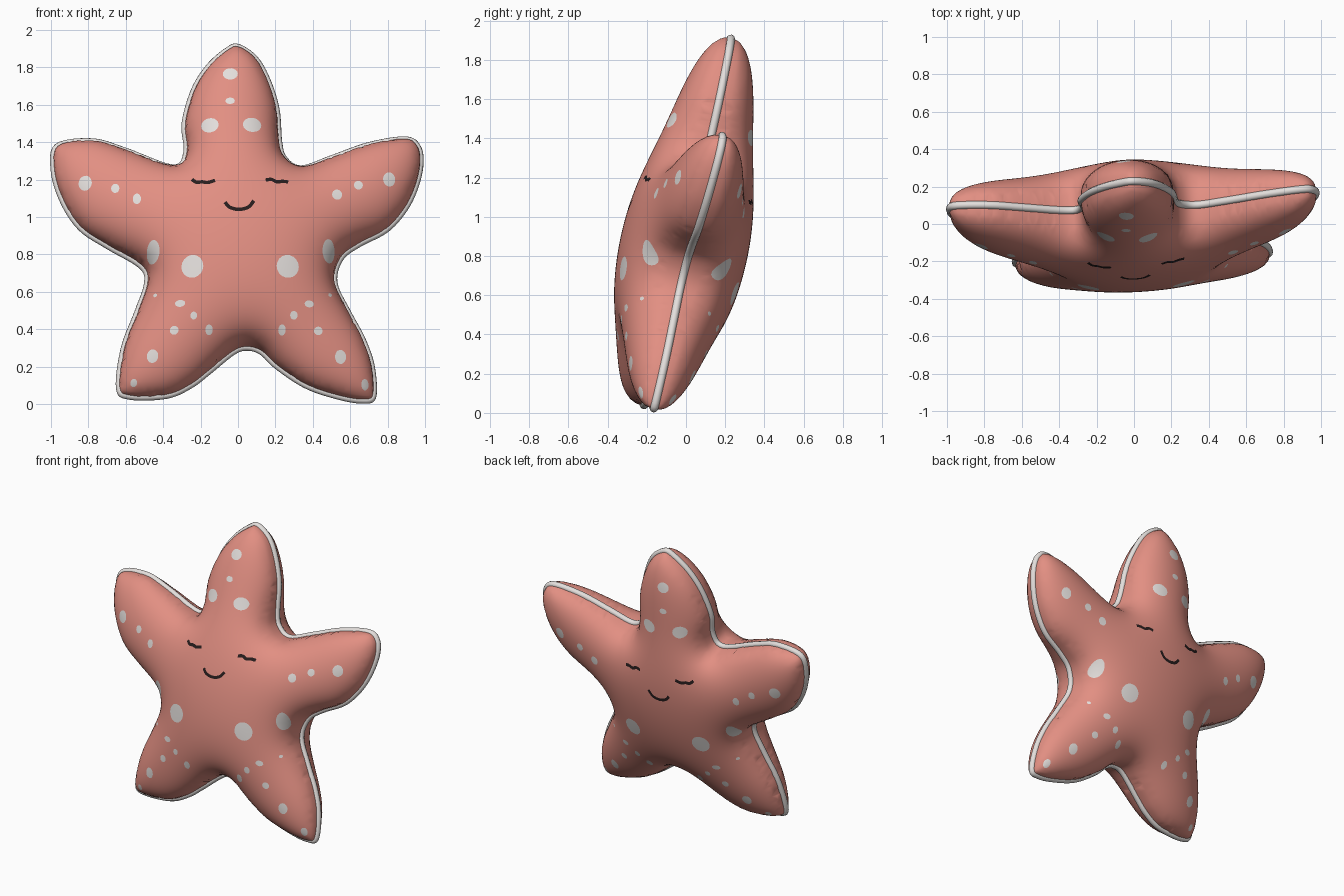
import bpy, math
from mathutils import Vector, kdtree
from mathutils.geometry import delaunay_2d_cdt

if "Cube" in bpy.data.objects:
    bpy.data.objects.remove(bpy.data.objects["Cube"])


def material(name, rgb):
    m = bpy.data.materials.new(name)
    m.diffuse_color = (*rgb, 1)
    m.use_nodes = True
    m.node_tree.nodes["Principled BSDF"].inputs["Base Color"].default_value = m.diffuse_color
    return m


CORAL = material("coral fabric", (0.76, 0.275, 0.225))
WHITE = material("soft white", (0.77, 0.735, 0.715))
DARK = material("dark thread", (0.02, 0.012, 0.012))


def smooth_path(pts, n, cyclic):
    """Catmull-Rom path through the points."""
    pts = [Vector(p) for p in pts]
    c = len(pts)
    at = (lambda i: pts[i % c]) if cyclic else (lambda i: pts[max(0, min(c - 1, i))])
    out = []
    for i in range(c if cyclic else c - 1):
        a, b, d, e = at(i - 1), at(i), at(i + 1), at(i + 2)
        for k in range(n):
            t = k / n
            out.append(0.5 * (2 * b + (d - a) * t + (2 * a - 5 * b + 4 * d - e) * t * t
                              + (3 * b - a - 3 * d + e) * t ** 3))
    if not cyclic:
        out.append(pts[-1])
    return out


def offset_path(pts, d, cyclic):
    """Shift a path to its left by d."""
    n, out = len(pts), []
    for i, p in enumerate(pts):
        a = pts[(i - 1) % n] if cyclic else pts[max(i - 1, 0)]
        b = pts[(i + 1) % n] if cyclic else pts[min(i + 1, n - 1)]
        t = (b - a).normalized()
        out.append(p + Vector((-t.y, t.x)) * d)
    return out


# Star outline in the front view (x, z), clockwise from the top tip
OUTLINE = [
    (0, 1.925), (.10, 1.86), (.17, 1.74), (.22, 1.58), (.235, 1.40), (.26, 1.32), (.34, 1.275),
    (.5, 1.33), (.7, 1.40), (.9, 1.43), (.975, 1.38), (.99, 1.28), (.96, 1.15), (.9, 1.03),
    (.8, .92), (.65, .84), (.56, .77), (.53, .65), (.6, .5), (.68, .35), (.73, .2), (.735, .03),
    (.65, .005), (.5, .035), (.35, .09), (.2, .19), (.12, .265), (.05, .287), (-.02, .265),
    (-.15, .16), (-.25, .085), (-.38, .03), (-.58, .025), (-.65, .08), (-.625, .3), (-.55, .5),
    (-.50, .65), (-.53, .73), (-.7, .83), (-.85, .93), (-.95, 1.08), (-1.0, 1.25),
    (-.975, 1.39), (-.78, 1.42), (-.6, 1.37), (-.35, 1.28), (-.29, 1.35), (-.30, 1.5),
    (-.25, 1.68), (-.17, 1.81), (-.07, 1.9)]
# Spots: x, z, half width, half height
SPOTS = [
    (-.04, 1.77, .04, .033), (-.04, 1.63, .025, .018), (-.15, 1.49, .046, .04),
    (.075, 1.49, .05, .04), (-.815, 1.19, .035, .04), (-.655, 1.16, .022, .025),
    (-.54, 1.10, .022, .028), (.53, 1.12, .027, .028), (.645, 1.175, .024, .024),
    (.81, 1.21, .033, .038), (-.455, .805, .033, .058), (.482, .805, .034, .06),
    (-.245, .73, .058, .06), (.265, .73, .06, .06), (-.445, .57, .01, .01),
    (-.31, .535, .027, .018), (-.235, .48, .018, .02), (-.34, .40, .023, .023),
    (-.155, .395, .02, .026), (-.455, .265, .03, .035), (-.555, .125, .018, .02),
    (.49, .57, .01, .01), (.38, .53, .025, .018), (.30, .48, .02, .022),
    (.235, .395, .02, .027), (.43, .395, .023, .022), (.55, .26, .03, .036),
    (.68, .11, .02, .028)]
# Closed eyes and smile as stitched strokes, left to right
STROKES = [
    [(-.25, 1.182), (-.225, 1.168), (-.195, 1.172), (-.165, 1.17), (-.125, 1.184)],
    [(.145, 1.182), (.175, 1.184), (.205, 1.17), (.235, 1.172), (.265, 1.168)],
    [(-.07, 1.075), (-.045, 1.049), (.005, 1.037), (.055, 1.049), (.083, 1.08)]]

RIM_R = 0.021
outer = smooth_path(OUTLINE[::-1], 6, True)
outline = offset_path(outer, 0.015, True)
edge_kd = kdtree.KDTree(len(outline))
for i, p in enumerate(outline):
    edge_kd.insert((p.x, p.y, 0), i)
edge_kd.balance()

# The cushion leans back: its seam lies in a tilted, slightly cupped sheet
FRONT = Vector((.045, -1, .225)).normalized()


def on_seam(p):
    return Vector((p.x, .225 * p.y + .045 * p.x - .20 + .024 * p.x * p.x * p.y, p.y))


def to_plane(x, z):
    """Move a front-view position back onto the seam plane along its normal."""
    h = min(.3, .88 * math.sqrt(.35 * edge_kd.find((x, z, 0))[2]))
    return Vector((x - .045 * h, z - .22 * h))


# Painted shapes that get cut into the surface
shapes, shape_mat = [outline], [0]
for x, z, rx, rz in SPOTS:
    c = to_plane(x, z)
    shapes.append([c + Vector((rx * math.cos(k * math.tau / 18), rz * math.sin(k * math.tau / 18)))
                   for k in range(18)])
    shape_mat.append(1)
for s in STROKES:
    path = smooth_path([to_plane(*p) for p in s], 5, False)
    shapes.append(offset_path(path, -.0095, False) + offset_path(path, .0095, False)[::-1])
    shape_mat.append(2)

# Triangulate the star with all shapes, two edge rings and an even fill of points
points, loops = [], []
for s in shapes:
    loops.append(list(range(len(points), len(points) + len(s))))
    points += s
for d in (.006, .016):
    points += offset_path(outline, d, True)
kd = kdtree.KDTree(len(points))
for i, p in enumerate(points):
    kd.insert((p.x, p.y, 0), i)
kd.balance()
STEP = 0.022
for r in range(int(1.95 / (STEP * .866))):
    for c in range(int(2.04 / STEP)):
        p = Vector((-1.02 + (c + .5 * (r % 2)) * STEP, r * STEP * .866))
        if kd.find((p.x, p.y, 0))[2] > .011:
            points.append(p)
verts, _, tris, _, _, owners = delaunay_2d_cdt(points, [], loops, 1, 1e-5)
kept = [(t, max(shape_mat[o] for o in own)) for t, own in zip(tris, owners) if 0 in own]

# Inflate: solve a membrane over the star, then take a root for puffy sides
weights, area, edge_use = {}, {}, {}
for t, _ in kept:
    for k in range(3):
        i, j, o = t[k], t[(k + 1) % 3], t[(k + 2) % 3]
        a, b = verts[i] - verts[o], verts[j] - verts[o]
        cr = max(abs(a.x * b.y - a.y * b.x), 1e-9)
        key = (min(i, j), max(i, j))
        weights[key] = weights.get(key, 0) + .5 * a.dot(b) / cr
        edge_use[key] = edge_use.get(key, 0) + 1
        area[o] = area.get(o, 0) + cr / 6
rim_ids = {i for e, n in edge_use.items() if n == 1 for i in e}
links = {i: [] for i in area}
for (i, j), w in weights.items():
    w = max(w, 1e-3)
    links[i].append((j, w))
    links[j].append((i, w))
u = [0.0] * len(verts)
free = [(i, links[i], sum(w for _, w in links[i]), area[i]) for i in area if i not in rim_ids]
for _ in range(220):
    for i, nb, total, a in free:
        s = a
        for j, w in nb:
            s += w * u[j]
        u[i] += 1.85 * (s / total - u[i])

# Cushion body: front and back skins sharing the seam
co, front_id, back_id = [], {}, {}
for i in area:
    base, h = on_seam(verts[i]), .835 * max(u[i], 0) ** .405
    front_id[i] = back_id[i] = len(co)
    co.append(base + FRONT * h)
    if i not in rim_ids:
        back_id[i] = len(co)
        co.append(base - FRONT * h)
faces = [[front_id[i] for i in t] for t, _ in kept] + [[back_id[i] for i in reversed(t)] for t, _ in kept]
mesh = bpy.data.meshes.new("star_cushion")
mesh.from_pydata(co, [], faces)
for m in (CORAL, WHITE, DARK):
    mesh.materials.append(m)
for poly, m in zip(mesh.polygons, [m for _, m in kept] * 2):
    poly.material_index = m
    poly.use_smooth = True
mesh.update()
bpy.context.collection.objects.link(bpy.data.objects.new("star_cushion", mesh))

# White piping along the seam
curve = bpy.data.curves.new("seam_piping", 'CURVE')
curve.dimensions = '3D'
curve.bevel_depth = RIM_R
curve.bevel_resolution = 3
spline = curve.splines.new('POLY')
spline.points.add(len(outer) - 1)
for sp, p in zip(spline.points, offset_path(outer, RIM_R - .002, True)):
    sp.co = (*on_seam(p), 1)
spline.use_cyclic_u = True
curve.materials.append(WHITE)
piping = bpy.data.objects.new("seam_piping", curve)
bpy.context.collection.objects.link(piping)
bpy.context.view_layer.objects.active = piping
piping.select_set(True)
bpy.ops.object.convert(target='MESH')
